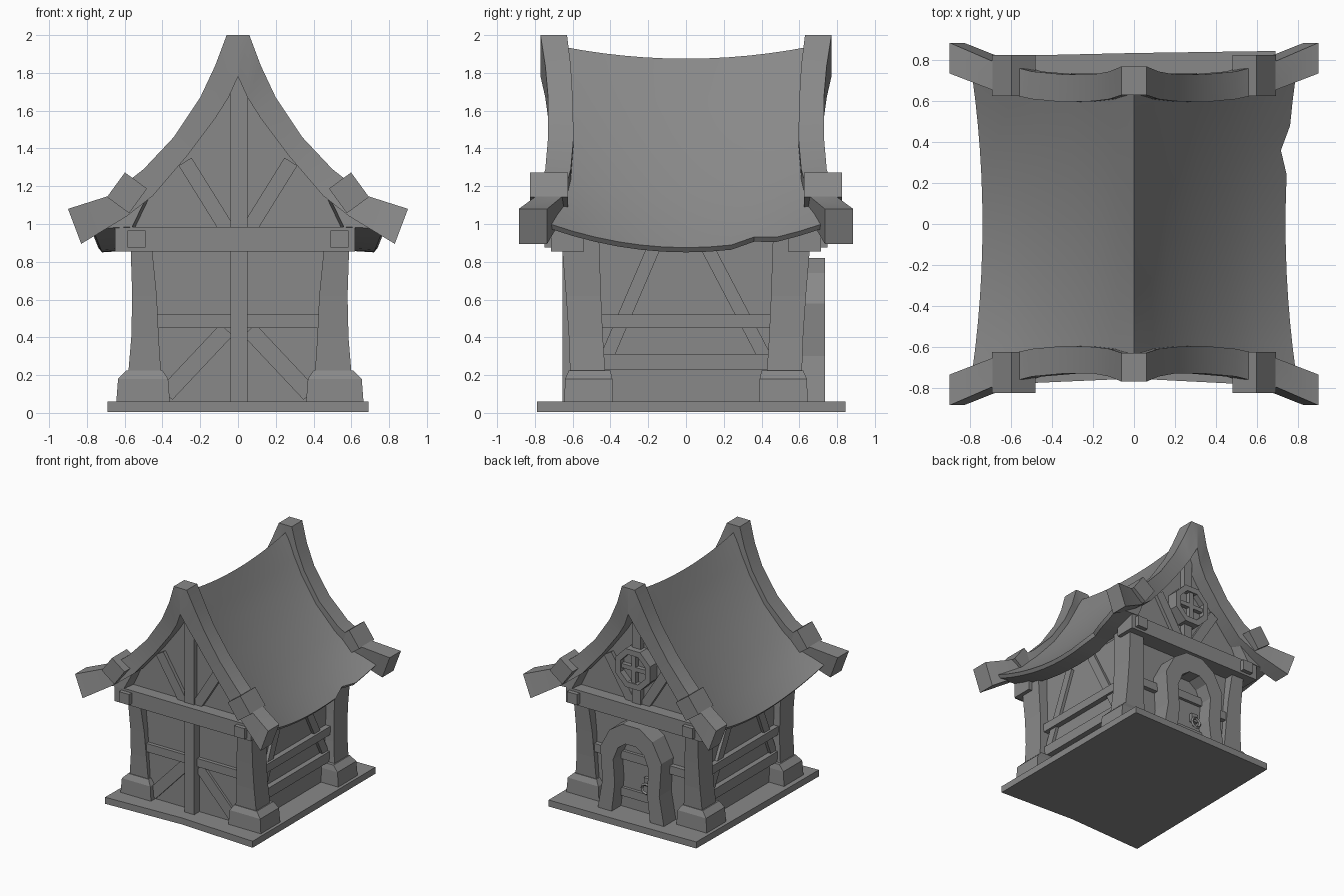
import bpy, bmesh, math
from mathutils import Vector

cube = bpy.data.objects.get("Cube")
if cube:
    bpy.data.objects.remove(cube)

grey = bpy.data.materials.new("plain_grey")
grey.use_nodes = True
grey.diffuse_color = (0.25, 0.25, 0.25, 1)
grey.node_tree.nodes["Principled BSDF"].inputs["Base Color"].default_value = (0.25, 0.25, 0.25, 1)


def finish(name, bm):
    bmesh.ops.recalc_face_normals(bm, faces=bm.faces[:])
    me = bpy.data.meshes.new(name)
    bm.to_mesh(me)
    bm.free()
    me.materials.append(grey)
    ob = bpy.data.objects.new(name, me)
    bpy.context.collection.objects.link(ob)
    return ob


def loft(name, rings, closed=False):
    """Skin a list of equal rings; cap the ends unless the loop is closed."""
    bm = bmesh.new()
    vs = [[bm.verts.new(p) for p in r] for r in rings]
    n = len(vs[0])
    pairs = list(zip(vs, vs[1:])) + ([(vs[-1], vs[0])] if closed else [])
    for a, b in pairs:
        for i in range(n):
            j = (i + 1) % n
            bm.faces.new((a[i], a[j], b[j], b[i]))
    if not closed:
        bm.faces.new(vs[0])
        bm.faces.new(vs[-1])
    return finish(name, bm)


def rect(x0, x1, y0, y1, z):
    return [(x0, y0, z), (x1, y0, z), (x1, y1, z), (x0, y1, z)]


def box(name, x0, x1, y0, y1, z0, z1):
    return loft(name, [rect(x0, x1, y0, y1, z0), rect(x0, x1, y0, y1, z1)])


def plank(name, p, q, width, d0, d1, side=False):
    """Plank from p to q (horizontal, z) on a wall, spanning depth d0 to d1."""
    p, q = Vector(p), Vector(q)
    d = (q - p).normalized() * width / 2
    n = Vector((-d.y, d.x))
    corners = [p - n, q - n, q + n, p + n]
    place = (lambda c, k: (k, c.x, c.y)) if side else (lambda c, k: (c.x, k, c.y))
    return loft(name, [[place(c, k) for c in corners] for k in (d0, d1)])


def smooth(ob):
    bpy.ops.object.select_all(action='DESELECT')
    ob.select_set(True)
    bpy.context.view_layer.objects.active = ob
    bpy.ops.object.shade_smooth_by_angle(angle=math.radians(30))


# Slightly uneven base slab, and walls
slab = [(-0.69, -0.785), (0, -0.755), (0.69, -0.79), (0.69, 0.845), (0, 0.835), (-0.67, 0.82)]
loft("base_slab", [[(x, y, z) for x, y in slab] for z in (0.005, 0.06)])
box("wall_body", -0.505, 0.505, -0.585, 0.575, 0.04, 0.95)
half = [(0.56, 0.9), (0.56, 1.03), (0.44, 1.17), (0.28, 1.38), (0.13, 1.58)]
gable = half + [(0, 1.84)] + [(-x, z) for x, z in reversed(half)]
for s, end in ((-1, "front"), (1, "back")):
    loft(end + "_gable", [[(x, s * y, z) for x, z in gable] for y in (0.54, 0.615)])

# Corner posts on chamfered stone footings
for sx, left in ((1, "left"), (-1, "right")):
    wide = 0.02 if sx > 0 else 0
    for sy, end in ((-1, "front"), (1, "back")):
        tag = end + "_" + left
        post = [(0.4, 0.59, 0.42, 0.61, 0.1), (0.42, 0.565, 0.44, 0.62, 0.4),
                (0.43, 0.56, 0.45, 0.635, 0.62), (0.46, 0.57, 0.46, 0.66, 0.92)]
        foot = [(0.36, 0.645, 0.385, 0.645, 0.05), (0.37, 0.635, 0.39, 0.64, 0.18),
                (0.4, 0.59, 0.4, 0.62, 0.225)]
        for name, rows in (("post", post), ("footing", foot)):
            loft(tag + "_" + name,
                 [rect(sx * a, sx * (b + wide), sy * c, sy * d, z) for a, b, c, d, z in rows])
        # Beam end above each post
        box(tag + "_beam_end", sx * 0.49, sx * 0.585, sy * 0.46, sy * 0.75, 0.875, 0.965)

    # Long wall framing
    for z, w in ((0.485, 0.07), (0.27, 0.085)):
        plank(left + "_side_rail", (-0.45, z), (0.45, z), w, sx * 0.48, sx * 0.55, True)
    plank(left + "_side_brace", (-0.43, 0.27), (-0.16, 0.9), 0.07, sx * 0.48, sx * 0.53, True)
    plank(left + "_side_brace", (0.43, 0.27), (0.1, 0.9), 0.07, sx * 0.48, sx * 0.53, True)

# Gable framing
for s, end in ((-1, "front"), (1, "back")):
    box(end + "_tie_beam", -0.65, 0.62, s * 0.54, s * 0.715, 0.855, 0.985)
    for m in (-1, 1):
        plank(end + "_gable_brace", (m * 0.05, 0.96), (m * 0.28, 1.33), 0.08, s * 0.6, s * 0.645)
        inner = 0.03 if s < 0 else 0.25
        plank(end + "_rail", (m * inner, 0.485), (m * 0.44, 0.485), 0.07, s * 0.53, s * 0.615)
box("front_centre_post", -0.04, 0.05, -0.655, -0.56, 0.05, 1.78)
box("back_king_post", -0.04, 0.04, 0.6, 0.66, 0.95, 1.78)
for m in (-1, 1):
    plank("front_lower_brace", (m * 0.38, 0.1), (m * 0.06, 0.44), 0.09, -0.56, -0.605)

# Flared barge boards: top edge, bottom edge, inner and outer depth
barge = [(0.06, 2.0, 0.0, 1.78, 0.63, 0.77), (0.12, 1.84, 0.05, 1.67, 0.61, 0.745),
         (0.2, 1.67, 0.12, 1.56, 0.6, 0.73), (0.34, 1.46, 0.27, 1.36, 0.595, 0.73),
         (0.5, 1.29, 0.45, 1.15, 0.61, 0.745), (0.68, 1.15, 0.59, 1.04, 0.65, 0.79),
         (0.9, 1.08, 0.83, 0.895, 0.735, 0.885)]
for s, end in ((-1, "front"), (1, "back")):
    for m, left in ((1, "left"), (-1, "right")):
        rings = [[(m * a, s * i, b), (m * a, s * o, b), (m * c, s * o, d), (m * c, s * i, d)]
                 for a, b, c, d, i, o in barge]
        rings.insert(0, [(0, y, z) for x, y, z in rings[0]])
        smooth(loft(end + "_" + left + "_barge_board", rings))
        # Strap wrapped round each board
        plank(end + "_" + left + "_strap", (m * 0.635, 1.1), (m * 0.54, 1.23), 0.145, s * 0.625, s * 0.825)

# Swept roof with boxed eaves: profiles at mid length and at the gables
mid = [(0, 1.875), (0.08, 1.71), (0.16, 1.57), (0.3, 1.36), (0.45, 1.17), (0.6, 1.0), (0.74, 0.875)]
tip = [(0, 1.94), (0.1, 1.78), (0.18, 1.64), (0.32, 1.44), (0.48, 1.26), (0.63, 1.11), (0.79, 1.0)]
ROWS = 12
for m, left in ((1, "left"), (-1, "right")):
    rings = []
    for r in range(ROWS + 1):
        v = 2 * r / ROWS - 1
        top = []
        for k, ((a, b), (c, d)) in enumerate(zip(mid, tip)):
            w = v * v
            x, z = a + (c - a) * w, b + (d - b) * w
            if m == 1 and r == 9 and k == len(mid) - 1:   # chipped eave
                x, z = x - 0.035, z + 0.025
            top.append((m * x, v * (0.66 + 0.06 * (k / 6) ** 2), z))
        ex, ey, ez = top[-1]
        eave = [(ex - m * 0.02, ey, ez - 0.025), (m * 0.56, ey, ez - 0.015)]
        under = [(x - m * (0.03 if x else 0), y, z - 0.045) for x, y, z in reversed(top[:-2])]
        rings.append(top + eave + under)
    smooth(loft(left + "_roof", rings))

# Octagonal window
def octagon(r, y):
    return [(r * math.cos(math.radians(22.5 + 45 * i)), y, 1.29 + r * math.sin(math.radians(22.5 + 45 * i)))
            for i in range(8)]

loft("window_frame", [octagon(0.175, 0.59), octagon(0.175, 0.71), octagon(0.125, 0.71), octagon(0.125, 0.59)], True)
loft("window_pane", [octagon(0.13, 0.59), octagon(0.13, 0.66)])
box("window_mullion", -0.018, 0.018, 0.62, 0.7, 1.16, 1.42)
box("window_crossbar", -0.13, 0.13, 0.62, 0.695, 1.272, 1.308)

# Arched doorway
outer = [(0.31, 0.05), (0.265, 0.3), (0.285, 0.58), (0.2, 0.74), (0.08, 0.82)]
inner = [(0.18, 0.05), (0.15, 0.3), (0.165, 0.5), (0.12, 0.61), (0.05, 0.66)]
pairs = list(zip(outer, inner))
pairs += [((-a, b), (-c, d)) for (a, b), (c, d) in reversed(pairs)]
loft("door_arch", [[(a, 0.53, b), (a, 0.735, b), (c, 0.735, d), (c, 0.53, d)] for (a, b), (c, d) in pairs])
opening = inner + [(-x, z) for x, z in reversed(inner)]
loft("door", [[(x, y, z) for x, z in opening] for y in (0.54, 0.61)])
for z in (0.16, 0.47):
    box("door_batten", -0.16, 0.16, 0.58, 0.635, z, z + 0.07)

# Ring handle
box("handle_plate", -0.115, -0.055, 0.59, 0.64, 0.3, 0.37)
bpy.ops.mesh.primitive_torus_add(major_segments=8, minor_segments=4, major_radius=0.04, minor_radius=0.012,
                                 location=(-0.085, 0.652, 0.285), rotation=(math.pi / 2, 0, 0))
bpy.context.object.name = "door_ring"
bpy.context.object.data.materials.append(grey)
